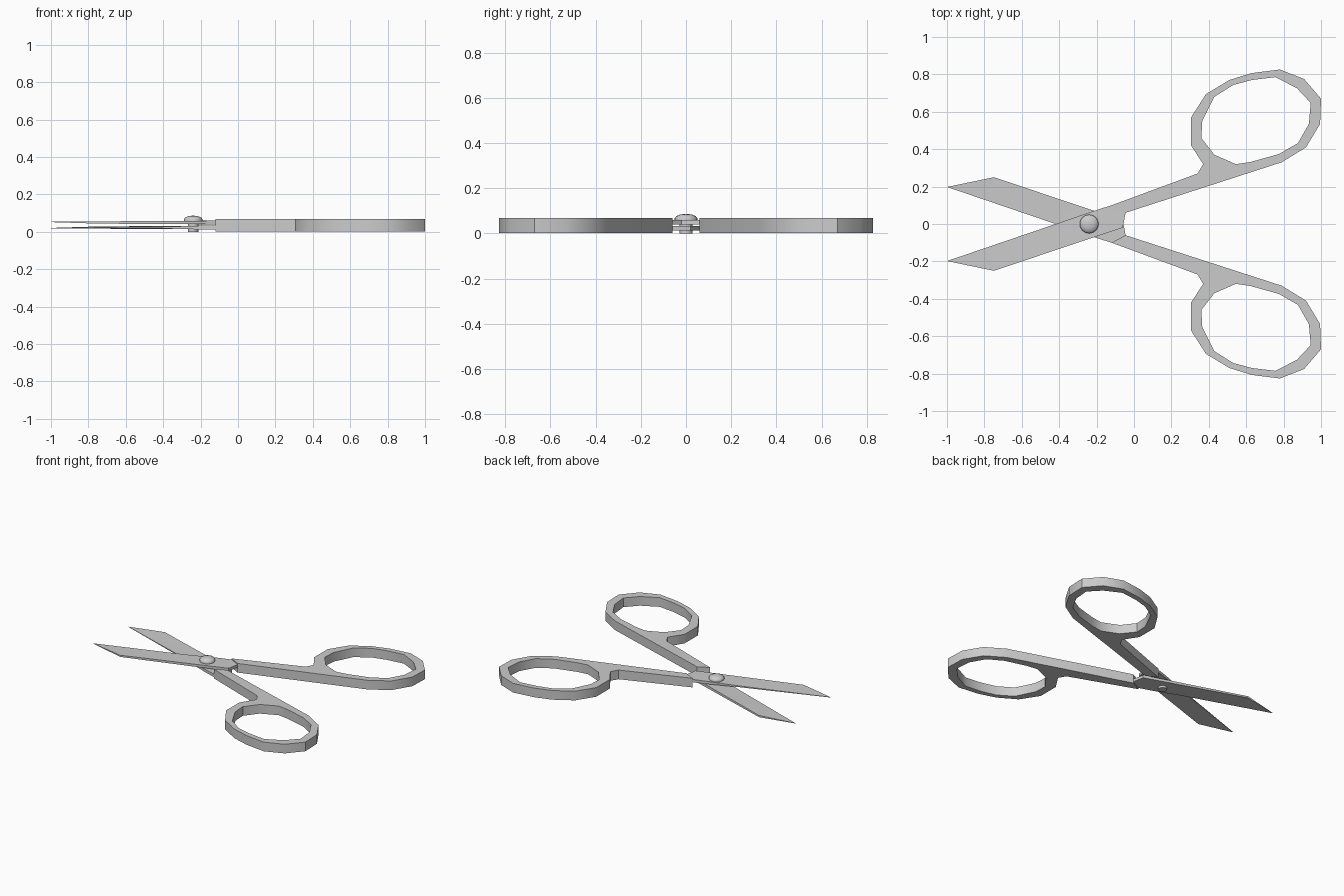
import bpy, bmesh, math
from mathutils import Vector

if "Cube" in bpy.data.objects:
    bpy.data.objects.remove(bpy.data.objects["Cube"])

MID = 0.0365  # height of the plane between the two blades


def finish(name, bm, angle=35):
    bmesh.ops.recalc_face_normals(bm, faces=bm.faces)
    me = bpy.data.meshes.new(name)
    bm.to_mesh(me)
    bm.free()
    ob = bpy.data.objects.new(name, me)
    bpy.context.collection.objects.link(ob)
    bpy.ops.object.select_all(action='DESELECT')
    ob.select_set(True)
    bpy.context.view_layer.objects.active = ob
    bpy.ops.object.shade_smooth_by_angle(angle=math.radians(angle))
    return ob


# Handle profile: arm with finger loop, and the finger hole
outer = [(-.12, .10), (.34, .27), (.37, .32), (.305, .42), (.305, .57),
         (.385, .695), (.51, .77), (.63, .807), (.78, .826), (.91, .775),
         (1.0, .67), (.995, .535), (.92, .41), (.79, .33), (-.045, .06)]
hole = [(.43, .37), (.36, .46), (.365, .55), (.43, .68), (.53, .743),
        (.63, .77), (.755, .785), (.87, .727), (.945, .647), (.935, .535),
        (.877, .433), (.775, .374), (.625, .332), (.545, .32)]


def handle(name, side):
    bm = bmesh.new()
    edges = []
    for loop in (outer, hole):
        vs = [bm.verts.new((x, y * side, .003)) for x, y in loop]
        edges += [bm.edges.new((a, b)) for a, b in zip(vs, vs[1:] + vs[:1])]
    bmesh.ops.triangle_fill(bm, use_beauty=True, edges=edges, normal=(0, 0, 1))
    ext = bmesh.ops.extrude_face_region(bm, geom=bm.faces[:])
    top = [g for g in ext['geom'] if isinstance(g, bmesh.types.BMVert)]
    bmesh.ops.translate(bm, verts=top, vec=(0, 0, .065))
    return finish(name, bm)


# Blade outline: x, y, bottom, top (thin along the cutting edge)
blade_pts = [(-1, -.198, .052, .054), (-.75, -.25, .044, .056),
             (-.06, -.02, .040, .060), (-.045, .06, .040, .060),
             (-.12, .10, .040, .060), (-.20, .075, .040, .060),
             (-.41, .003, .046, .055)]


def blade(name, side):
    bm = bmesh.new()
    z = lambda v: v if side > 0 else 2 * MID - v
    low = [bm.verts.new((x, y * side, z(a))) for x, y, a, b in blade_pts]
    high = [bm.verts.new((x, y * side, z(b))) for x, y, a, b in blade_pts]
    n = len(low)
    for i in range(n):
        j = (i + 1) % n
        bm.faces.new((low[i], low[j], high[j], high[i]))
    for ring in (low, high):
        bm.faces.new((ring[6], ring[0], ring[1]))
        bm.faces.new((ring[6], ring[1], ring[2], ring[5]))
        bm.faces.new((ring[5], ring[2], ring[3], ring[4]))
    return finish(name, bm)


for label, side in (("upper", 1), ("lower", -1)):
    handle(label + "_handle", side)
    blade(label + "_blade", side)

# Pivot screw: lathed shank with a domed head
profile = [(0, 0), (.028, 0), (.028, .058), (.05, .058), (.05, .068),
           (.043, .077), (.025, .084), (0, .087)]
bm = bmesh.new()
pv = [bm.verts.new((r - .24, 0, h)) for r, h in profile]
pe = [bm.edges.new(p) for p in zip(pv, pv[1:])]
bmesh.ops.spin(bm, geom=pv + pe, cent=(-.24, 0, 0), axis=(0, 0, 1),
               angle=2 * math.pi, steps=24, use_duplicate=False)
bmesh.ops.remove_doubles(bm, verts=bm.verts[:], dist=1e-5)
finish("pivot_screw", bm, 45)
